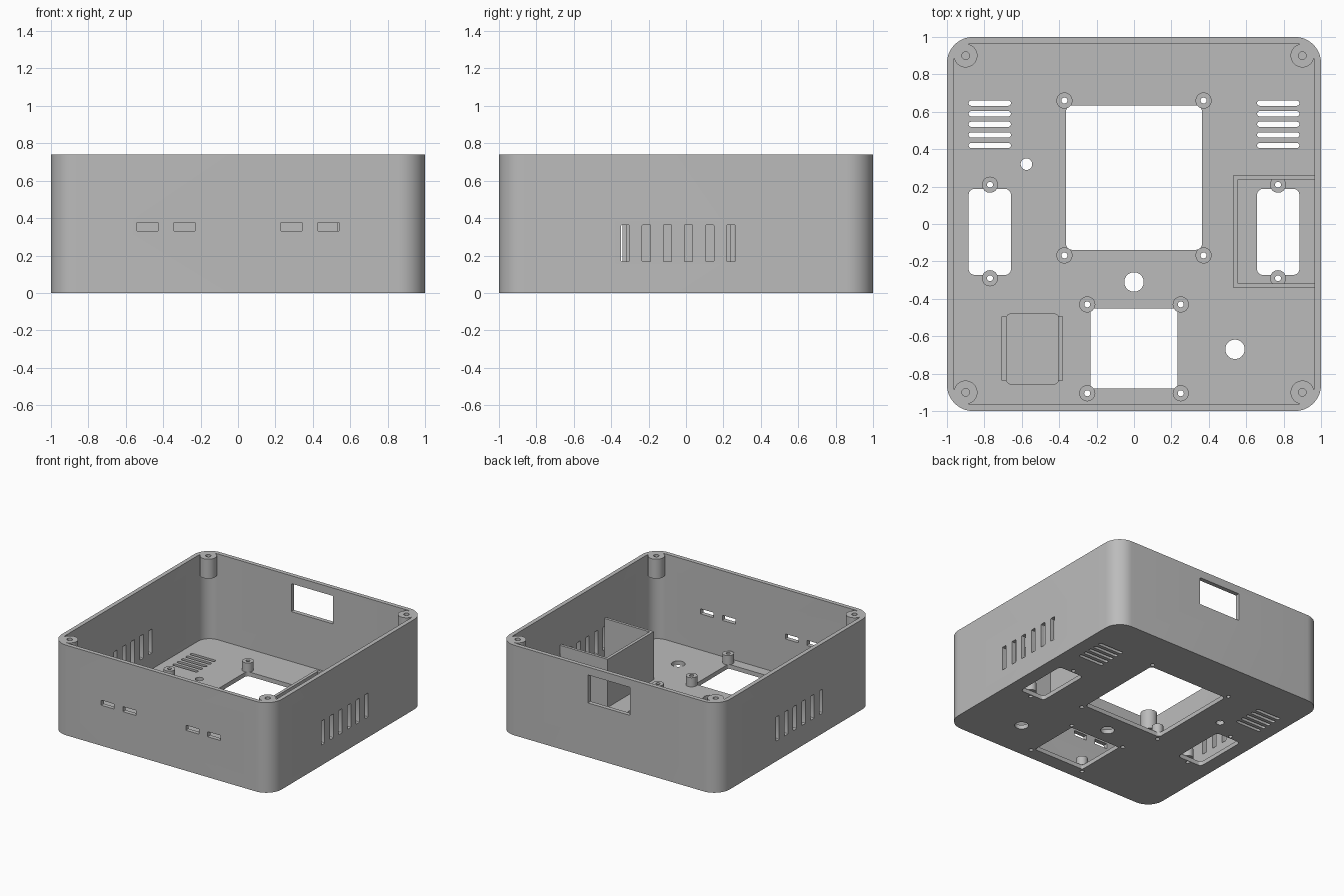
import bpy, bmesh, math

if "Cube" in bpy.data.objects:
    bpy.data.objects.remove(bpy.data.objects["Cube"], do_unlink=True)

HEIGHT, WALL, FLOOR = 0.74, 0.035, 0.035
INNER = 1 - WALL

grey = bpy.data.materials.new("grey plastic")
grey.use_nodes = True
COLOUR = (0.5, 0.5, 0.5, 1)
grey.diffuse_color = COLOUR
grey.node_tree.nodes["Principled BSDF"].inputs["Base Color"].default_value = COLOUR


def rounded(x0, x1, y0, y1, r, seg=6):
    """Outline of a rectangle with rounded corners."""
    centres = [(x1 - r, y1 - r), (x0 + r, y1 - r), (x0 + r, y0 + r), (x1 - r, y0 + r)]
    pts = []
    for i, (cx, cy) in enumerate(centres):
        for k in range(seg + 1):
            a = math.pi / 2 * (i + k / seg)
            pts.append((cx + r * math.cos(a), cy + r * math.sin(a)))
    return pts


def circle(cx, cy, r, n=32):
    return [(cx + r * math.cos(2 * math.pi * k / n), cy + r * math.sin(2 * math.pi * k / n))
            for k in range(n)]


def prism(bm, outline, lo, hi, axis="z"):
    """Extrude an outline along an axis as a closed solid."""
    place = {"z": lambda a, b, h: (a, b, h),
             "x": lambda a, b, h: (h, a, b),
             "y": lambda a, b, h: (a, h, b)}[axis]
    low = [bm.verts.new(place(a, b, lo)) for a, b in outline]
    high = [bm.verts.new(place(a, b, hi)) for a, b in outline]
    n = len(outline)
    faces = [bm.faces.new(low), bm.faces.new(high)]
    for i in range(n):
        j = (i + 1) % n
        faces.append(bm.faces.new((low[i], low[j], high[j], high[i])))
    bmesh.ops.recalc_face_normals(bm, faces=faces)


def tube(bm, cx, cy, r, hole, lo, hi):
    """Upright cylinder with a hole right through."""
    rings = [[bm.verts.new((x, y, z)) for x, y in circle(cx, cy, rad)]
             for rad, z in ((r, lo), (r, hi), (hole, hi), (hole, lo))]
    n = len(rings[0])
    for a, b in zip(rings, rings[1:] + rings[:1]):
        for i in range(n):
            j = (i + 1) % n
            bm.faces.new((a[i], a[j], b[j], b[i]))
    bmesh.ops.recalc_face_normals(bm, faces=bm.faces)


def finish(bm, name):
    mesh = bpy.data.meshes.new(name)
    bm.to_mesh(mesh)
    bm.free()
    obj = bpy.data.objects.new(name, mesh)
    bpy.context.collection.objects.link(obj)
    mesh.materials.append(grey)
    return obj


def combine(target, bm, operation):
    """Apply a boolean with the given solids, then drop the helper."""
    helper = finish(bm, "helper")
    helper.hide_render = True
    mod = target.modifiers.new("shape", "BOOLEAN")
    mod.operation, mod.solver, mod.object = operation, "EXACT", helper
    bpy.context.view_layer.update()
    graph = bpy.context.evaluated_depsgraph_get()
    mesh = bpy.data.meshes.new_from_object(target.evaluated_get(graph))
    target.modifiers.clear()
    target.data = mesh
    bpy.data.objects.remove(helper, do_unlink=True)


# Open-topped case
bm = bmesh.new()
prism(bm, rounded(-1, 1, -1, 1, 0.14, 12), 0, HEIGHT)
case = finish(bm, "case")
bm = bmesh.new()
prism(bm, rounded(-INNER, INNER, -INNER, INNER, 0.14 - WALL, 12), FLOOR, HEIGHT + 0.1)
combine(case, bm, "DIFFERENCE")

# Lid screw bosses in the top corners
corners = [(x, y) for x in (-0.9, 0.9) for y in (-0.9, 0.9)]
bm = bmesh.new()
for x, y in corners:
    prism(bm, circle(x, y, 0.063), HEIGHT - 0.16, HEIGHT)
combine(case, bm, "UNION")

# Openings
LOW, HIGH = -0.1, 0.1
bm = bmesh.new()
for x, y in corners:
    prism(bm, circle(x, y, 0.021, 20), HEIGHT - 0.14, HEIGHT + 0.1)
prism(bm, rounded(-0.363, 0.363, -0.138, 0.634, 0.03), LOW, HIGH)
prism(bm, rounded(-0.232, 0.232, -0.88, -0.452, 0.015), LOW, HIGH)
prism(bm, rounded(-0.685, -0.4, -0.856, -0.48, 0.03), FLOOR - 0.015, HIGH)
for x, y, r in ((0, -0.31, 0.052), (0.54, -0.67, 0.052), (-0.575, 0.32, 0.031)):
    prism(bm, circle(x, y, r), LOW, HIGH)
for side in (-1, 1):
    x0, x1 = sorted((0.658 * side, 0.884 * side))
    prism(bm, rounded(x0, x1, -0.272, 0.187, 0.03), LOW, HIGH)
    for i in range(5):
        y = 0.42 + 0.0565 * i
        prism(bm, rounded(x0, x1, y - 0.014, y + 0.014, 0.0138), LOW, HIGH)
    for i in range(6):
        y = -0.325 + 0.113 * i
        slot = rounded(y - 0.022, y + 0.022, 0.167, 0.364, 0.005, 3)
        prism(bm, slot, side * 0.92, side * 1.1, "x")
    for x in (0.286, 0.484):
        slot = rounded(side * x - 0.059, side * x + 0.059, 0.332, 0.374, 0.004, 3)
        prism(bm, slot, -1.1, -0.92, "y")
prism(bm, rounded(-0.19, 0.19, 0.445, 0.675, 0.004, 3), 0.92, 1.1, "y")
combine(case, bm, "DIFFERENCE")

# Screw standoffs, mirrored left and right
posts = [(s * x, y) for s in (-1, 1) for x, y in
         ((0.372, 0.66), (0.372, -0.168), (0.77, 0.21), (0.77, -0.29), (0.25, -0.43), (0.25, -0.905))]
bm = bmesh.new()
for x, y in posts:
    prism(bm, circle(x, y, 0.016), LOW, HIGH)
combine(case, bm, "DIFFERENCE")
bm = bmesh.new()
for x, y in posts:
    tube(bm, x, y, 0.043, 0.016, FLOOR, 0.11)
standoffs = finish(bm, "standoffs")

# Three-sided partition against the side wall
bm = bmesh.new()
prism(bm, [(INNER, -0.34), (INNER, -0.317), (0.555, -0.317), (0.555, 0.237),
           (INNER, 0.237), (INNER, 0.26), (0.53, 0.26), (0.53, -0.34)], FLOOR, 0.43)
partition = finish(bm, "partition")

# Pair of rails beside the floor recess
bm = bmesh.new()
for x in (-0.695, -0.393):
    prism(bm, [(x - 0.014, -0.837), (x + 0.014, -0.837), (x + 0.014, -0.495), (x - 0.014, -0.495)],
          FLOOR - 0.015, 0.12)
rails = finish(bm, "rails")

# Smooth shading on the curved faces
for obj in (case, standoffs, partition, rails):
    bpy.ops.object.select_all(action="DESELECT")
    obj.select_set(True)
    bpy.context.view_layer.objects.active = obj
    bpy.ops.object.shade_smooth_by_angle(angle=math.radians(30))
